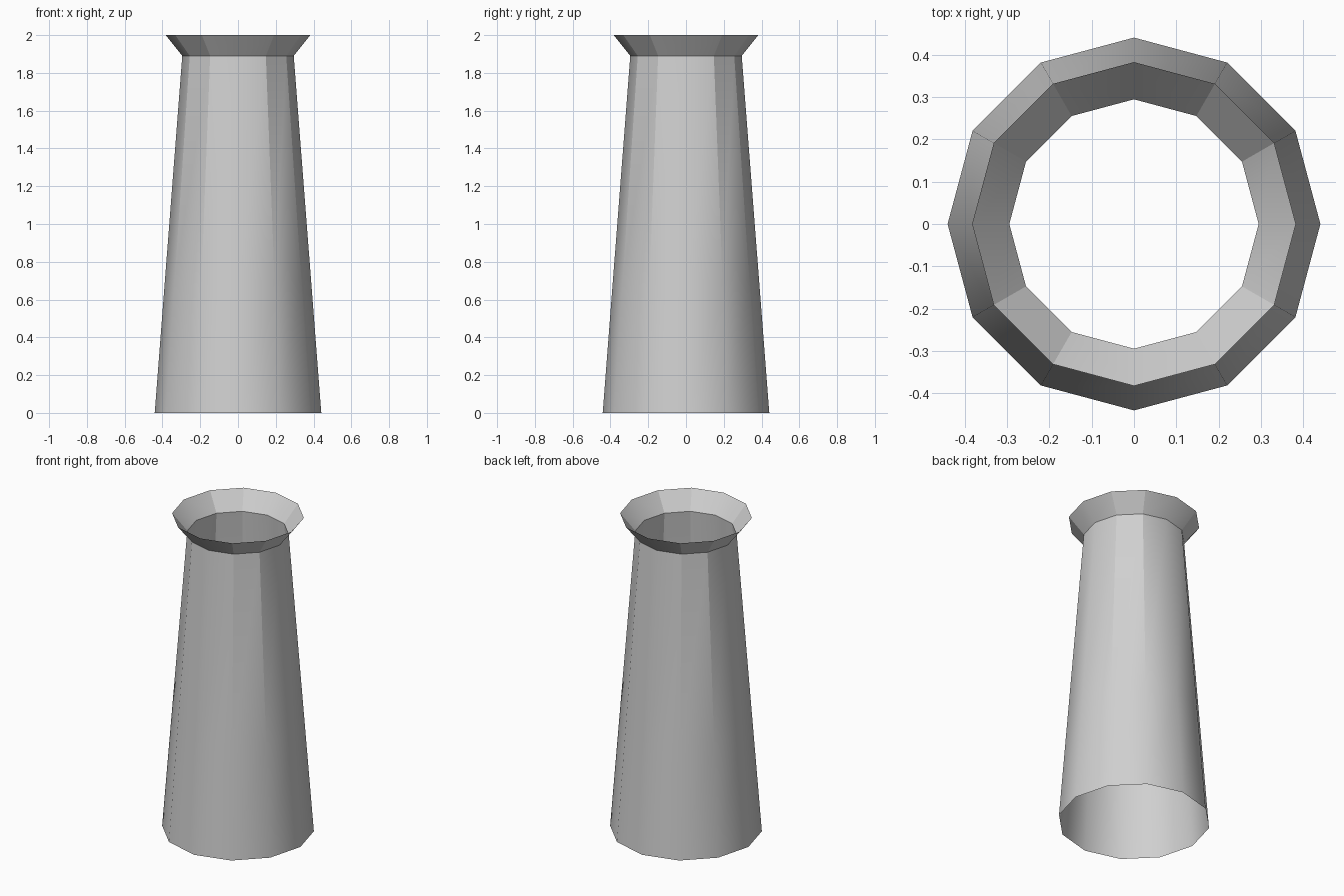
import bpy
import bmesh
import math

if "Cube" in bpy.data.objects:
    bpy.data.objects.remove(bpy.data.objects["Cube"], do_unlink=True)

SIDES = 12
# (radius, height) from the base to the flared rim
PROFILE = [(0.441, 0.0), (0.387, 0.7), (0.295, 1.89), (0.383, 2.0)]

# Plain grey finish
grey = bpy.data.materials.new("light_grey")
grey.use_nodes = True
colour = (0.63, 0.63, 0.63, 1.0)
grey.diffuse_color = colour
bsdf = next(n for n in grey.node_tree.nodes if n.type == "BSDF_PRINCIPLED")
bsdf.inputs["Base Color"].default_value = colour


def ring(bm, radius, z):
    """One twelve-sided loop of vertices."""
    step = 2 * math.pi / SIDES
    return [bm.verts.new((radius * math.cos(i * step), radius * math.sin(i * step), z))
            for i in range(SIDES)]


# Open tapered tube with a thin flared collar
bm = bmesh.new()
rings = [ring(bm, r, z) for r, z in PROFILE]
for low, high in zip(rings, rings[1:]):
    for i in range(SIDES):
        j = (i + 1) % SIDES
        face = bm.faces.new((low[i], low[j], high[j], high[i]))
        face.smooth = True

# Crisp neck, crisp facets on the upper wall and collar, soft base
for i in range(SIDES):
    bm.edges.get((rings[2][i], rings[2][(i + 1) % SIDES])).smooth = False
    if i % 3:
        for low, high in zip(rings[1:], rings[2:]):
            bm.edges.get((low[i], high[i])).smooth = False

mesh = bpy.data.meshes.new("chimney_tube")
bm.to_mesh(mesh)
bm.free()
mesh.materials.append(grey)
tube = bpy.data.objects.new("chimney_tube", mesh)
bpy.context.collection.objects.link(tube)
